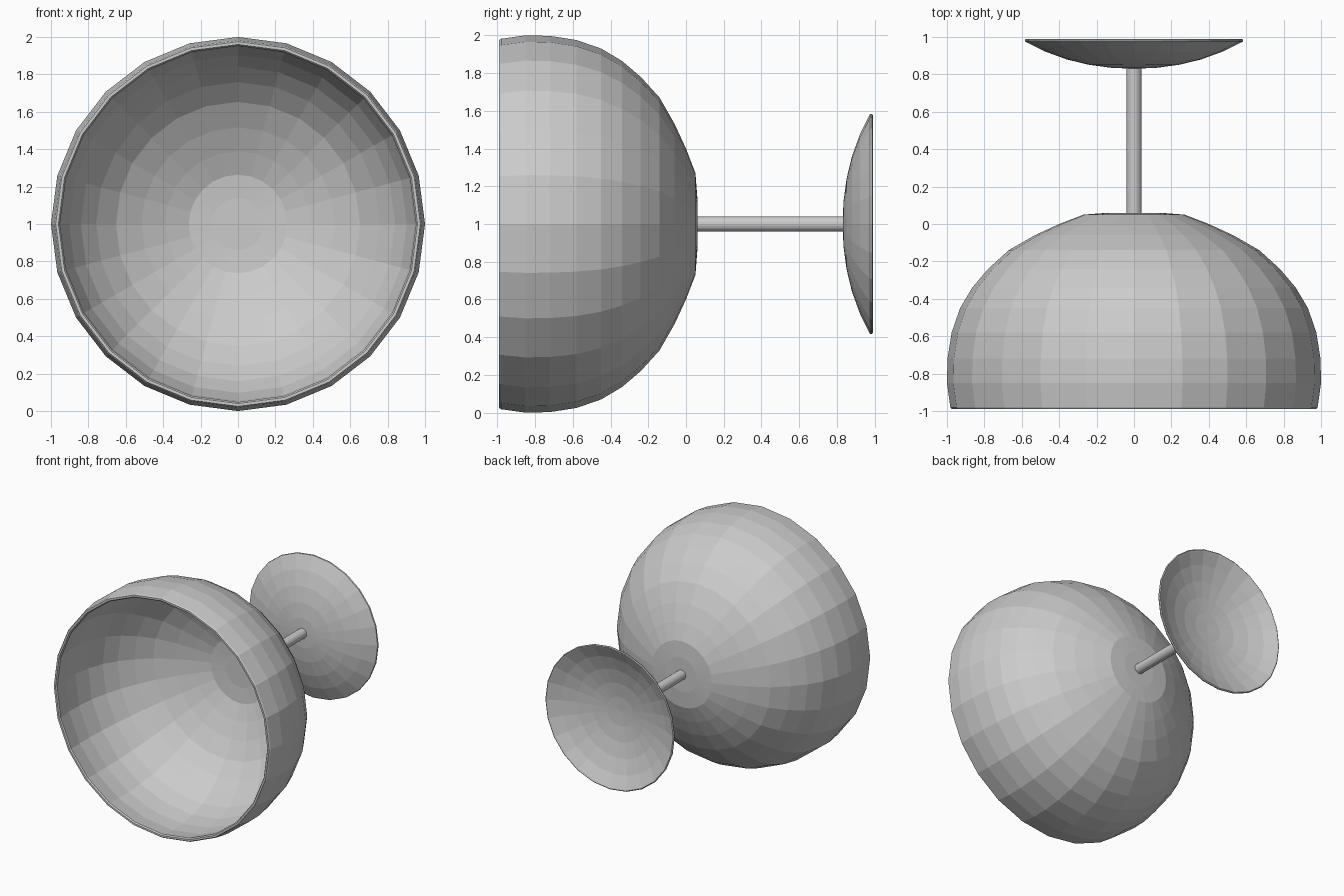
import bpy, bmesh, math

if "Cube" in bpy.data.objects:
    bpy.data.objects.remove(bpy.data.objects["Cube"])

SIDES = 24
AXIS_Z = 1.0


def lathe(name, profile, closed=False):
    """Revolve (y, radius) points around the horizontal axis at z = 1."""
    bm = bmesh.new()
    rings = []
    for y, r in profile:
        if r < 1e-5:
            rings.append([bm.verts.new((0, y, AXIS_Z))])
            continue
        angles = [2 * math.pi * i / SIDES for i in range(SIDES)]
        rings.append([bm.verts.new((r * math.cos(a), y, AXIS_Z + r * math.sin(a)))
                      for a in angles])
    for a, b in zip(rings, rings[1:]):
        for i in range(SIDES):
            j = (i + 1) % SIDES
            if len(a) == 1:
                bm.faces.new((a[0], b[i], b[j]))
            elif len(b) == 1:
                bm.faces.new((a[i], b[0], a[j]))
            else:
                bm.faces.new((a[i], b[i], b[j], a[j]))
    bmesh.ops.recalc_face_normals(bm, faces=bm.faces)
    mesh = bpy.data.meshes.new(name)
    bm.to_mesh(mesh)
    bm.free()
    obj = bpy.data.objects.new(name, mesh)
    bpy.context.collection.objects.link(obj)
    return obj


def inset(profile, t):
    """Offset the profile inward to get the inner wall, in reverse order."""
    out = []
    for k, (y, r) in enumerate(profile):
        y0, r0 = profile[max(k - 1, 0)]
        y1, r1 = profile[min(k + 1, len(profile) - 1)]
        dy, dr = y1 - y0, r1 - r0
        n = math.hypot(dy, dr)
        if r == 0:
            dy, dr, n = 0, 1, 1
        out.append((y - t * dr / n, max(0, r + t * dy / n)))
    return out[::-1]


# Bowl: outer wall from the base to the rim, then back along the inner wall
bowl_outer = [(0.06, 0), (0.06, 0.14), (0.05, 0.27), (0.0, 0.40), (-0.06, 0.53),
              (-0.14, 0.67), (-0.24, 0.78), (-0.34, 0.865), (-0.45, 0.93),
              (-0.58, 0.975), (-0.72, 0.997), (-0.85, 1.0), (-0.98, 0.982)]
bowl_inner = inset(bowl_outer, 0.03)
bowl_inner[0] = (-0.98, 0.952)
lathe("bowl", bowl_outer + [(-0.99, 0.975), (-0.99, 0.96)] + bowl_inner)

# Stem: slim rod joining bowl and foot
lathe("stem", [(0.045, 0), (0.045, 0.04), (0.838, 0.04), (0.838, 0)])

# Foot: shallow dish, hollow at the back
foot_front = [(0.83, 0), (0.835, 0.12), (0.851, 0.24), (0.880, 0.36),
              (0.922, 0.475), (0.975, 0.582)]
foot_back = [(y + 0.017, r) for y, r in foot_front[:-1]][::-1]
lathe("foot", foot_front + [(0.985, 0.584), (0.99, 0.577), (0.985, 0.565)] + foot_back)
